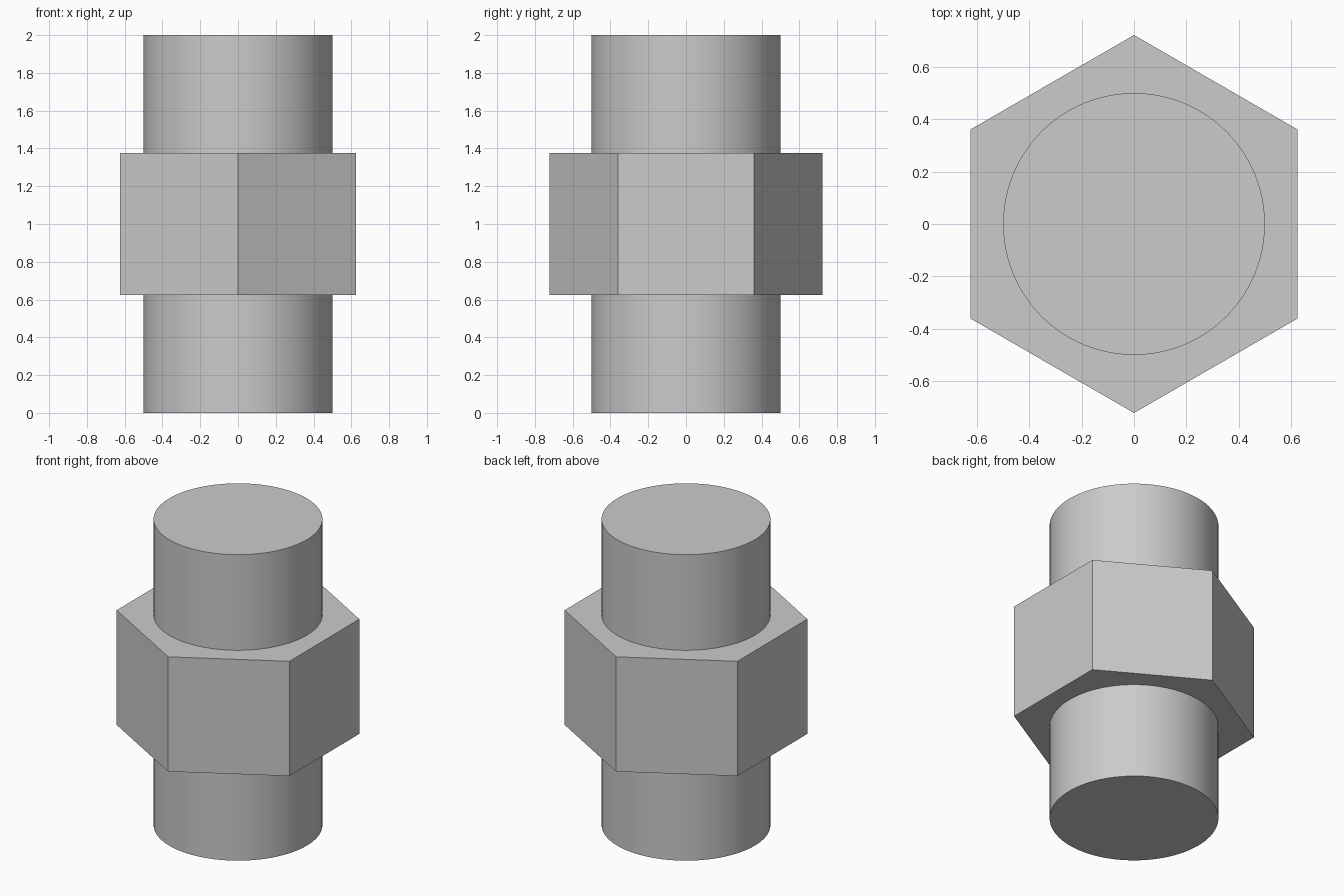
import bpy
import math

if "Cube" in bpy.data.objects:
    bpy.data.objects.remove(bpy.data.objects["Cube"])


def add_prism(name, sides, radius, z_min, z_max, turn=0.0):
    bpy.ops.mesh.primitive_cylinder_add(
        vertices=sides, radius=radius, depth=z_max - z_min,
        location=(0, 0, (z_min + z_max) / 2), rotation=(0, 0, turn))
    obj = bpy.context.object
    obj.name = name
    bpy.ops.object.transform_apply(location=True, rotation=True, scale=True)
    return obj


# Round shank running the full height
add_prism("round_shank", 96, 0.5, 0.0, 2.0)
bpy.ops.object.shade_smooth_by_angle(angle=math.radians(30))

# Hexagonal collar: 1.25 across flats, corners pointing to front and back
across_flats = 1.25
corner_radius = across_flats / 2 / math.cos(math.pi / 6)
hex_collar = add_prism("hex_collar", 6, corner_radius, 0.625, 1.375)
